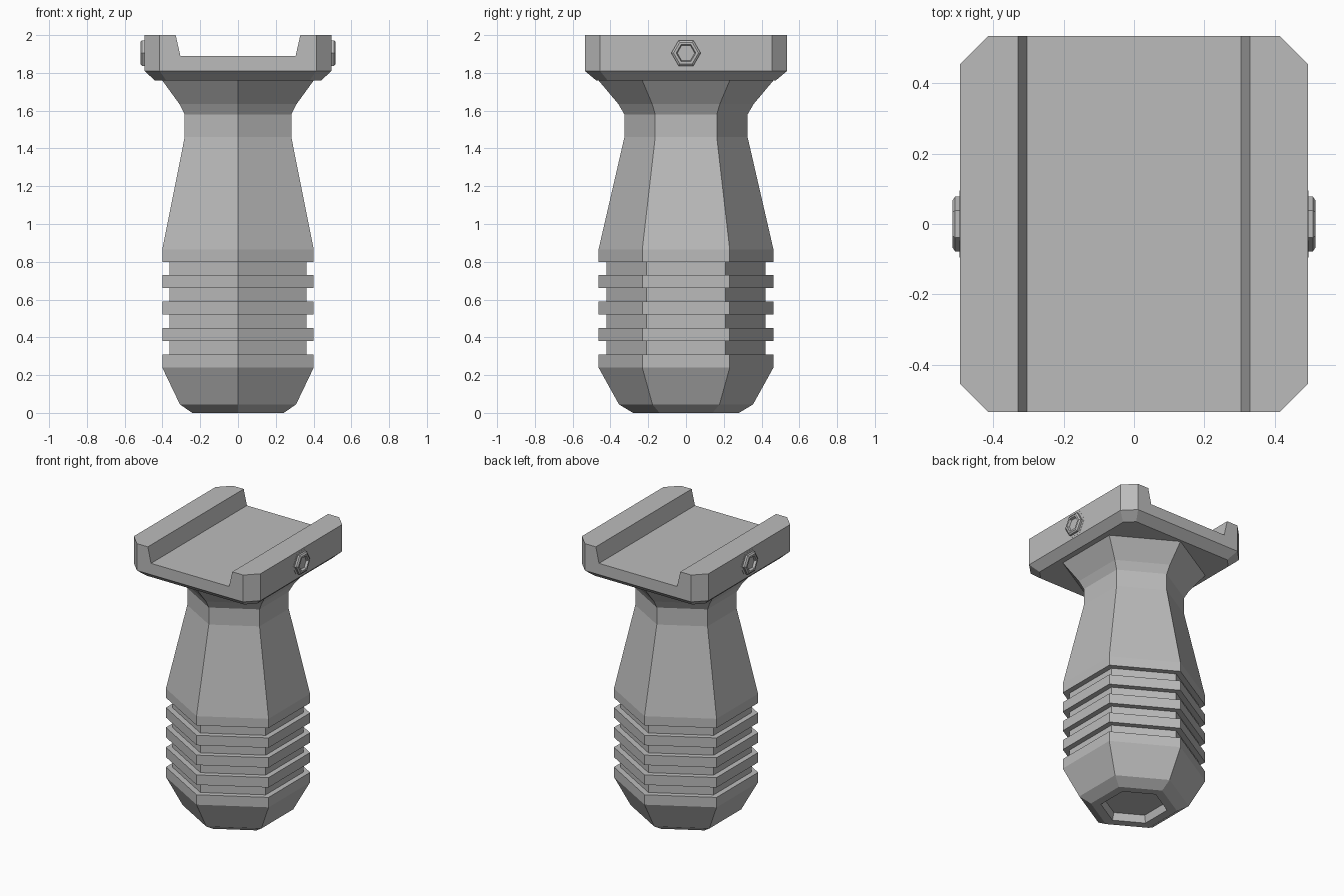
import bpy
import bmesh
from math import sin, cos, pi
from mathutils import Matrix

if "Cube" in bpy.data.objects:
    bpy.data.objects.remove(bpy.data.objects["Cube"], do_unlink=True)

grey = bpy.data.materials.new("grey_polymer")
grey.use_nodes = True
colour = (0.5, 0.5, 0.5, 1)
grey.diffuse_color = colour
grey.node_tree.nodes["Principled BSDF"].inputs["Base Color"].default_value = colour


def hexagon(radius, z):
    """Hexagon with corners on the y axis."""
    return [(radius * sin(i * pi / 3), radius * cos(i * pi / 3), z) for i in range(6)]


def clipped_rect(x, y, cut, z):
    """Rectangle with cut corners."""
    return [(x, y - cut, z), (x - cut, y, z), (cut - x, y, z), (-x, y - cut, z),
            (-x, cut - y, z), (cut - x, -y, z), (x - cut, -y, z), (x, cut - y, z)]


def loft(name, rings, matrix=None):
    """Join rings of equal size with flat faces and cap both ends."""
    bm = bmesh.new()
    loops = [[bm.verts.new(p) for p in ring] for ring in rings]
    n = len(loops[0])
    for a, b in zip(loops, loops[1:]):
        for i in range(n):
            j = (i + 1) % n
            bm.faces.new((a[i], a[j], b[j], b[i]))
    bm.faces.new(loops[0])
    bm.faces.new(loops[-1])
    if matrix:
        bm.transform(matrix)
    bmesh.ops.recalc_face_normals(bm, faces=bm.faces)
    mesh = bpy.data.meshes.new(name)
    bm.to_mesh(mesh)
    bm.free()
    mesh.materials.append(grey)
    obj = bpy.data.objects.new(name, mesh)
    bpy.context.collection.objects.link(obj)
    return obj


# Grip: recessed foot, ribbed lower half, tapered waist, flared neck
profile = [(0.20, 0.05), (0.215, 0), (0.28, 0), (0.355, 0.045), (0.463, 0.24)]
for i in range(4):
    low = 0.31 + i * 0.14
    profile += [(0.463, low), (0.42, low), (0.42, low + 0.07), (0.463, low + 0.07)]
profile += [(0.463, 0.865), (0.326, 1.46), (0.326, 1.58), (0.358, 1.635), (0.463, 1.76)]
loft("grip", [hexagon(r, z) for r, z in profile])

# Rail mount: clipped block with a bevelled underside
mount = loft("rail_mount", [
    clipped_rect(0.44, 0.475, 0.06, 1.76),
    clipped_rect(0.495, 0.535, 0.08, 1.81),
    clipped_rect(0.495, 0.535, 0.08, 2.0)])

# Sloped channel cut along the mount
slope = 0.025 / 0.11
channel = loft("channel_cutter", [
    [(-0.305, y, 1.89), (0.305, y, 1.89),
     (0.33 + 0.1 * slope, y, 2.1), (-0.33 - 0.1 * slope, y, 2.1)] for y in (-0.7, 0.7)])
channel.hide_render = True
channel.hide_viewport = True
cut = mount.modifiers.new("channel", "BOOLEAN")
cut.operation = "DIFFERENCE"
cut.solver = "EXACT"
cut.object = channel

# Hex bolts with sockets on both sides of the mount
bolt = [(0.095, -0.01), (0.095, 0.001), (0.078, 0.001), (0.078, 0.014),
        (0.066, 0.022), (0.052, 0.022), (0.046, 0.006)]
for side, name in ((1, "left_bolt"), (-1, "right_bolt")):
    place = (Matrix.Translation((side * 0.495, 0, 1.905))
             @ Matrix.Rotation(side * pi / 2, 4, "Y"))
    loft(name, [hexagon(r, h) for r, h in bolt], place)
